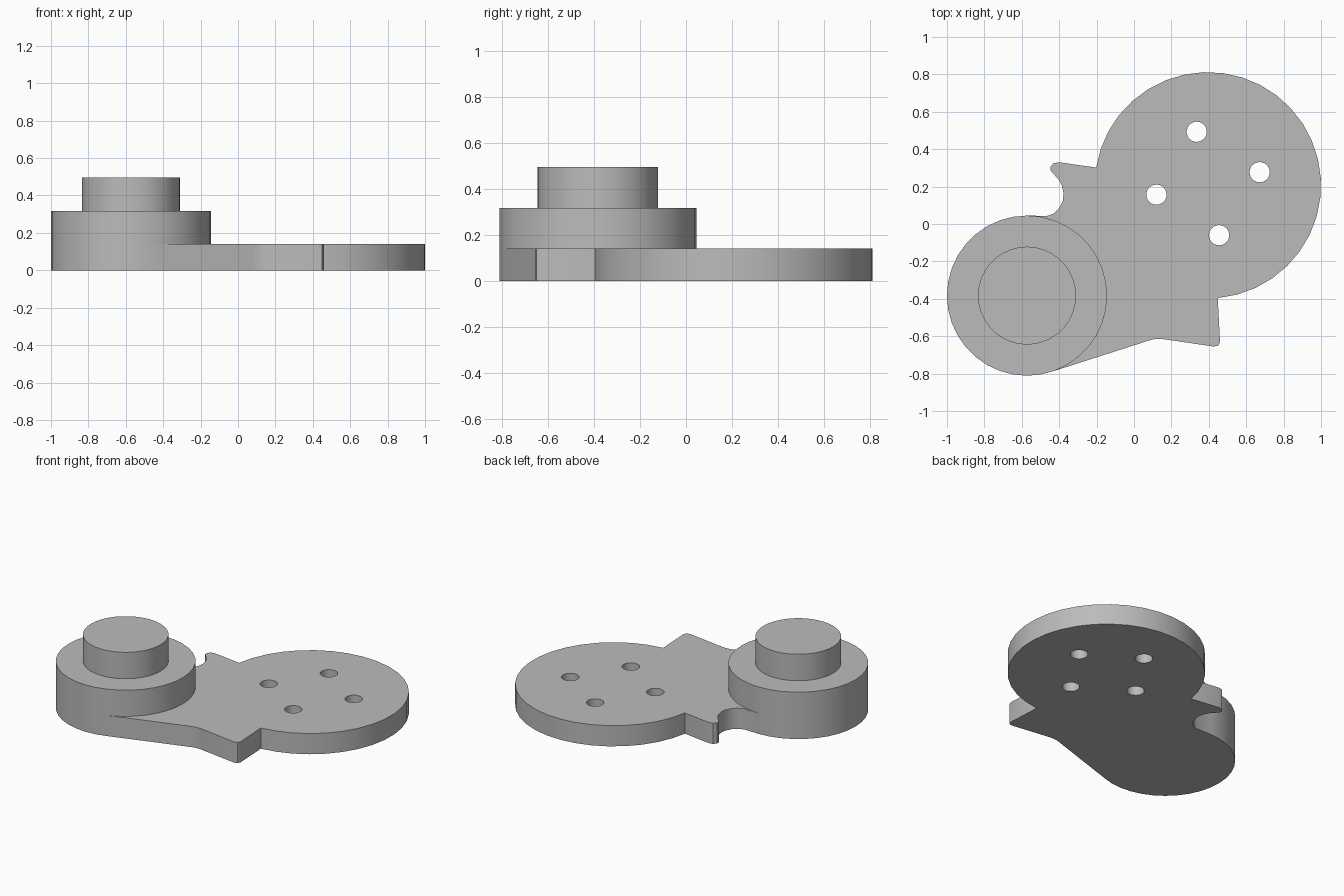
import bpy, bmesh
from math import cos, sin, radians

cube = bpy.data.objects.get("Cube")
if cube:
    bpy.data.objects.remove(cube, do_unlink=True)

PLATE_TOP, BOSS_TOP, PIN_TOP = 0.14, 0.317, 0.496
DISC, DISC_R = (0.395, 0.207), 0.605
BOSS, BOSS_R, PIN_R = (-0.572, -0.383), 0.428, 0.262

grey = bpy.data.materials.new("plain grey")
grey.use_nodes = True
colour = (0.5, 0.5, 0.5, 1)
grey.diffuse_color = colour
grey.node_tree.nodes["Principled BSDF"].inputs["Base Color"].default_value = colour


def arc(centre, radius, start, end, steps):
    angles = [radians(start + (end - start) * i / steps) for i in range(steps + 1)]
    return [(centre[0] + radius * cos(a), centre[1] + radius * sin(a)) for a in angles]


def circle(centre, radius, steps):
    return arc(centre, radius, 0, 360, steps)[:-1]


def extrude_outline(name, loops, bottom, top):
    """Fill closed outlines (inner ones become holes) and give them height."""
    curve = bpy.data.curves.new(name, "CURVE")
    curve.dimensions = "2D"
    curve.fill_mode = "BOTH"
    curve.extrude = (top - bottom) / 2
    for loop in loops:
        spline = curve.splines.new("POLY")
        spline.points.add(len(loop) - 1)
        for point, (x, y) in zip(spline.points, loop):
            point.co = (x, y, 0, 1)
        spline.use_cyclic_u = True
    obj = bpy.data.objects.new(name, curve)
    bpy.context.collection.objects.link(obj)
    bpy.ops.object.select_all(action="DESELECT")
    obj.select_set(True)
    bpy.context.view_layer.objects.active = obj
    bpy.ops.object.convert(target="MESH")
    obj = bpy.context.object
    bm = bmesh.new()
    bm.from_mesh(obj.data)
    bmesh.ops.remove_doubles(bm, verts=bm.verts, dist=0.0005)
    bmesh.ops.translate(bm, verts=bm.verts, vec=(0, 0, (top + bottom) / 2))
    bmesh.ops.recalc_face_normals(bm, faces=bm.faces)
    bm.to_mesh(obj.data)
    bm.free()
    obj.data.materials.clear()
    obj.data.materials.append(grey)
    bpy.ops.object.shade_smooth_by_angle(angle=radians(30))
    return obj


# Base plate: boss edge, front straight edge and spur, disc, rear spur and notch
front_spur = [(0.08, -0.623), (0.10, -0.617), (0.13, -0.614), (0.16, -0.616),
              (0.425, -0.655), (0.45, -0.65), (0.46, -0.63)]
rear_spur = [(-0.40, 0.33), (-0.43, 0.325), (-0.447, 0.305), (-0.445, 0.285)]
notch = [(-0.405, 0.24), (-0.385, 0.205), (-0.377, 0.165), (-0.38, 0.125),
         (-0.40, 0.085), (-0.43, 0.056), (-0.465, 0.043)]
outline = (arc(BOSS, BOSS_R, 90, 290, 20) + front_spur
           + arc(DISC, DISC_R, -85, 171, 26) + rear_spur + notch)
hole_centres = [(0.335, 0.493), (0.672, 0.277), (0.12, 0.157), (0.455, -0.06)]
holes = [circle(c, 0.054, 24) for c in hole_centres]
extrude_outline("base_plate", [outline] + holes, 0, PLATE_TOP)

# Raised round boss and the pin on top of it
extrude_outline("round_boss", [circle(BOSS, BOSS_R, 36)], PLATE_TOP, BOSS_TOP)
extrude_outline("top_pin", [circle(BOSS, PIN_R, 36)], BOSS_TOP, PIN_TOP)
